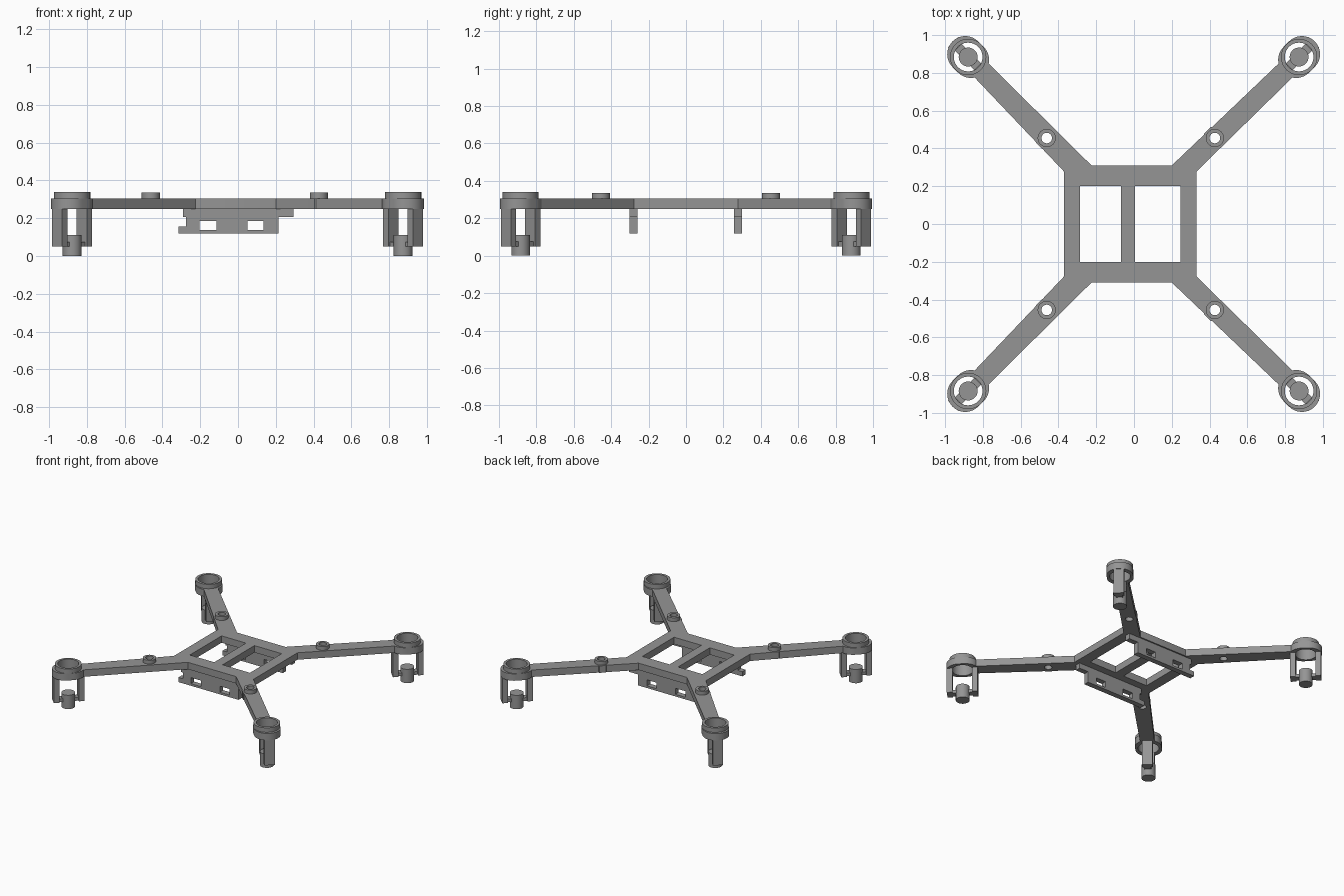
import bpy, math
from mathutils import Vector

if "Cube" in bpy.data.objects:
    bpy.data.objects.remove(bpy.data.objects["Cube"])

grey = bpy.data.materials.new("mid grey")
grey.diffuse_color = (0.3, 0.3, 0.3, 1)
grey.use_nodes = True
grey.node_tree.nodes["Principled BSDF"].inputs["Base Color"].default_value = grey.diffuse_color


def circle(c, r, n=32, a0=0.0):
    return [(c[0] + r * math.cos(a0 + 2 * math.pi * i / n),
             c[1] + r * math.sin(a0 + 2 * math.pi * i / n)) for i in range(n)]


def rect(x0, x1, y0, y1):
    return [(x0, y0), (x1, y0), (x1, y1), (x0, y1)]


def prism(name, loops, z0, z1):
    """Extrude an outline (first loop) with holes (other loops) from z0 to z1."""
    cu = bpy.data.curves.new(name, 'CURVE')
    cu.dimensions, cu.fill_mode = '2D', 'BOTH'
    cu.extrude = (z1 - z0) / 2
    for pts in loops:
        sp = cu.splines.new('POLY')
        sp.points.add(len(pts) - 1)
        for p, (x, y) in zip(sp.points, pts):
            p.co = (x, y, 0, 1)
        sp.use_cyclic_u = True
    ob = bpy.data.objects.new(name, cu)
    bpy.context.collection.objects.link(ob)
    ob.location.z = (z0 + z1) / 2
    bpy.ops.object.select_all(action='DESELECT')
    bpy.context.view_layer.objects.active = ob
    ob.select_set(True)
    bpy.ops.object.convert(target='MESH')
    ob = bpy.context.object
    bpy.ops.object.mode_set(mode='EDIT')
    bpy.ops.mesh.select_all(action='SELECT')
    bpy.ops.mesh.remove_doubles(threshold=0.0001)
    bpy.ops.mesh.normals_make_consistent(inside=False)
    bpy.ops.object.mode_set(mode='OBJECT')
    bpy.ops.object.shade_smooth_by_angle(angle=math.radians(30))
    ob.data.materials.clear()
    ob.data.materials.append(grey)
    return ob


Z0, Z1 = 0.25, 0.305   # underside and top of the flat frame

# Central frame with two openings
prism("centre_frame", [
    [(-0.37, -0.277), (-0.225, -0.31), (0.2, -0.31), (0.33, -0.277),
     (0.33, 0.277), (0.2, 0.31), (-0.225, 0.31), (-0.37, 0.277)],
    rect(-0.285, -0.07, -0.2, 0.2), rect(0.005, 0.245, -0.2, 0.2)], Z0, Z1)

for sx, xname in ((-1, "left"), (1, "right")):
    for sy, yname in ((-1, "front"), (1, "back")):
        tag = f"{yname}_{xname}"
        motor = Vector((-0.002 + sx * 0.876, sy * 0.884))
        boss = Vector((-0.017 + sx * 0.445, sy * 0.455))
        d = Vector((sx, sy)).normalized()      # outward along the arm
        n = Vector((-sx, sy)).normalized()     # across the arm
        hole = circle(boss, 0.028, 24)

        # Diagonal arm
        xin, xout = (-0.225, -0.37) if sx < 0 else (0.2, 0.33)
        end = motor - d * 0.085
        prism("arm_" + tag, [[(xin, sy * 0.31), tuple(end + n * 0.052),
                              tuple(end - n * 0.052), (xout, sy * 0.277)], hole], Z0, Z1)

        # Screw boss on the arm
        prism("boss_base_" + tag, [circle(boss, 0.062, 8, math.pi / 8), hole], Z0, Z1)
        prism("boss_ring_" + tag, [circle(boss, 0.048), hole], Z1, 0.335)

        # Rounded motor holder and raised ring
        a = math.atan2(d.y, d.x)
        bore = circle(motor, 0.076, 40)
        stadium = []
        for s in (1, -1):
            for i in range(21):
                t = a + (0 if s > 0 else math.pi) - math.pi / 2 + math.pi * i / 20
                stadium.append(tuple(motor + d * 0.021 * s
                                     + 0.096 * Vector((math.cos(t), math.sin(t)))))
        prism("motor_holder_" + tag, [stadium, bore], Z0, Z1)
        prism("motor_ring_" + tag, [circle(motor, 0.096, 40), bore], Z1, 0.34)

        # Two legs, cross bar and foot pin under the holder
        def strip(r0, r1, w):
            return [tuple(motor + d * r + n * h) for r, h in
                    ((r0, -w), (r1, -w), (r1, w), (r0, w))]
        prism("leg_outer_" + tag, [strip(0.072, 0.112, 0.038)], 0.05, Z0)
        prism("leg_inner_" + tag, [strip(-0.112, -0.072, 0.038)], 0.05, Z0)
        prism("cross_bar_" + tag, [strip(-0.075, 0.075, 0.025)], 0.05, 0.075)
        prism("foot_pin_" + tag, [circle(motor, 0.05)], 0.0, 0.11)

# Slotted side plates hanging under the frame
for y, tag in ((-0.28, "front"), (0.278, "back")):
    ob = prism("hanging_plate_" + tag, [
        [(-0.315, 0.12), (0.215, 0.12), (0.215, 0.207), (0.295, 0.207), (0.295, Z0),
         (-0.29, Z0), (-0.29, 0.207), (-0.275, 0.207), (-0.275, 0.157), (-0.315, 0.157)],
        rect(-0.205, -0.115, 0.137, 0.185), rect(0.05, 0.135, 0.137, 0.185)], -0.021, 0.021)
    ob.rotation_euler.x = math.pi / 2
    ob.location = (0, y, 0)
